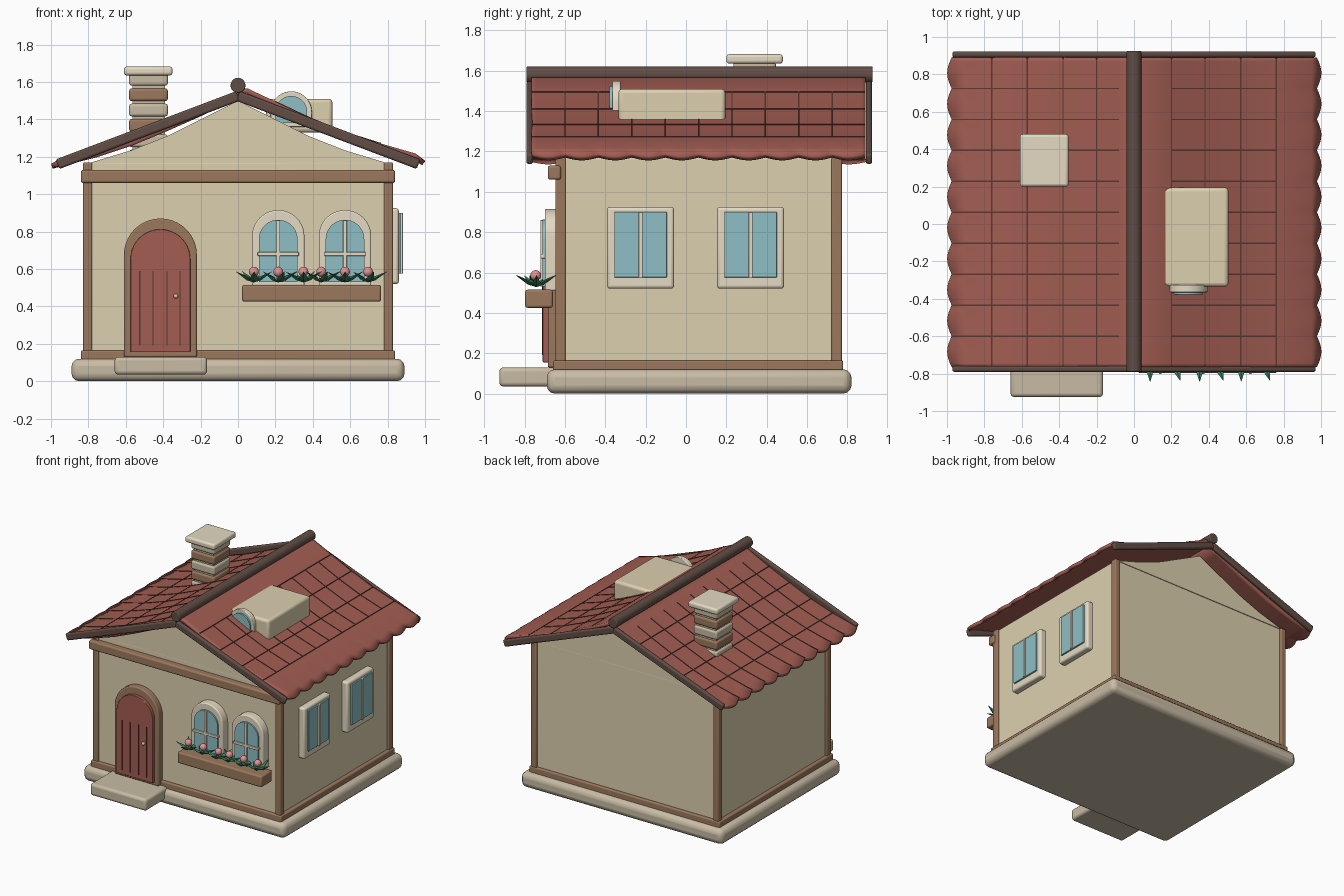
import bpy, bmesh, math
from mathutils import Vector, Matrix

if "Cube" in bpy.data.objects:
    bpy.data.objects.remove(bpy.data.objects["Cube"])

COL = dict(cream=(.72, .63, .43), trim=(.78, .7, .54), stone=(.58, .5, .37), wood=(.33, .19, .11),
           dark=(.12, .075, .06), roof=(.36, .11, .085), door=(.36, .11, .085), groove=(.1, .04, .03),
           glass=(.27, .52, .56), leaf=(.04, .2, .1), pink=(.75, .3, .3), brass=(.75, .55, .2))
MATS = {}
for n, c in COL.items():
    MATS[n] = bpy.data.materials.new(n)
    MATS[n].diffuse_color = (*c, 1)


def finish(bm, name, col, bevel=0, smooth=True):
    bmesh.ops.recalc_face_normals(bm, faces=bm.faces)
    me = bpy.data.meshes.new(name)
    bm.to_mesh(me)
    bm.free()
    ob = bpy.data.objects.new(name, me)
    bpy.context.collection.objects.link(ob)
    me.materials.append(MATS[col])
    if bevel:
        m = ob.modifiers.new("bevel", 'BEVEL')
        m.width, m.segments = bevel, 3
    if smooth:
        bpy.context.view_layer.objects.active = ob
        ob.select_set(True)
        bpy.ops.object.shade_smooth_by_angle(angle=math.radians(35))
        ob.select_set(False)
    return ob


def add_bar(bm, p, q, w, h):
    """Box running from p to q, w wide and h high."""
    p, q = Vector(p), Vector(q)
    rot = (q - p).to_track_quat('Y', 'Z').to_matrix().to_4x4()
    bmesh.ops.create_cube(bm, size=1, matrix=Matrix.Translation((p + q) / 2) @ rot
                          @ Matrix.Diagonal((w, (q - p).length, h, 1)))


def box(name, col, x, y, z, bevel=.008):
    bm = bmesh.new()
    cen = [(a + b) / 2 for a, b in (x, y, z)]
    bmesh.ops.create_cube(bm, size=1, matrix=Matrix.Translation(cen)
                          @ Matrix.Diagonal((x[1] - x[0], y[1] - y[0], z[1] - z[0], 1)))
    return finish(bm, name, col, bevel)


def prism(name, col, pts, y0, y1, bevel=0):
    """Front outline (x, z) extruded along y."""
    bm = bmesh.new()
    f = bm.faces.new([bm.verts.new((x, y0, z)) for x, z in pts])
    ex = bmesh.ops.extrude_face_region(bm, geom=[f])
    bmesh.ops.translate(bm, verts=[v for v in ex['geom'] if isinstance(v, bmesh.types.BMVert)], vec=(0, y1 - y0, 0))
    return finish(bm, name, col, bevel)


def arch(cx, r, z0, zc, n=20):
    return [(cx - r, z0), (cx + r, z0)] + [(cx + r * math.cos(math.pi * i / n), zc + r * math.sin(math.pi * i / n))
                                          for i in range(n + 1)]


# Base, step and walls
box("foundation", "stone", (-.89, .89), (-.69, .82), (0, .12), .04)
box("front_step", "stone", (-.66, -.165), (-.925, -.62), (.035, .13), .02)
box("walls", "cream", (-.81, .81), (-.635, .755), (.1, 1.17), .01)
gable = [(-.8, 1.165), (.8, 1.165), (.57, 1.235), (.38, 1.31), (.2, 1.4), (0, 1.5),
         (-.2, 1.4), (-.38, 1.31), (-.57, 1.235)]
prism("gable", "cream", gable, -.64, .76)

# Timber frame
for sx in (-1, 1):
    for y in (-.622, .747):
        box("corner_post", "wood", (sx * .804 - .024, sx * .804 + .024), (y - .026, y + .026), (.11, 1.17))
    box("side_rail", "wood", (sx * .815 - .025, sx * .815 + .025), (-.65, .77), (.11, .165))
for y in (-.635, .755):
    box("end_rail", "wood", (-.84, .84), (y - .023, y + .023), (.11, .165))
box("front_beam", "wood", (-.84, .84), (-.685, -.62), (1.06, 1.13), .012)

# Roof slopes with scalloped eaves
Y0, TILE, N = -.765, .1655, 10
LEFT = [(0, 1.545), (.08, 1.505), (.2, 1.447), (.38, 1.367), (.57, 1.288), (.76, 1.225), (.9, 1.19), (.975, 1.175)]
RIGHT = [(0, 1.565), (.05, 1.566), (.2, 1.495), (.38, 1.41), (.57, 1.332), (.76, 1.272), (.95, 1.217), (.978, 1.19)]
for sx, prof, side in ((-1, LEFT, "left"), (1, RIGHT, "right")):
    bm = bmesh.new()
    rows = []
    for j in range(N * 8 + 1):
        s = math.sin(math.pi * (j % 8) / 8)
        row = [bm.verts.new((sx * x, Y0 + TILE * j / 8, z)) for x, z in prof]
        row[-1].co += Vector((sx * .024 * s, 0, -.012 * s))
        rows.append(row)
    for a, b in zip(rows, rows[1:]):
        for i in range(len(prof) - 1):
            f = bm.faces.new((a[i], a[i + 1], b[i + 1], b[i]))
    ob = finish(bm, side + "_roof", "roof")
    up = ob.data.polygons[0].normal.z > 0
    m = ob.modifiers.new("thickness", 'SOLIDIFY')
    m.thickness, m.offset = .028, (-1 if up else 1)

    # Tile joints across and down the slope
    bm = bmesh.new()
    for x, z in prof[2:6]:
        add_bar(bm, (sx * x, Y0, z), (sx * x, Y0 + N * TILE, z), .007, .006)
    for j in range(1, N):
        y = Y0 + j * TILE
        for (xa, za), (xb, zb) in zip(prof[1:], prof[2:]):
            if sx < 0 or xa >= .2 and xb < .8:
                add_bar(bm, (sx * xa, y, za), (sx * xb, y, zb), .007, .006)
    finish(bm, side + "_tile_joints", "groove", smooth=False)

    # Verge boards
    for y in (-.775, .907):
        bm = bmesh.new()
        add_bar(bm, (0, y, 1.525), (sx * .965, y, 1.16), .032, .055)
        finish(bm, "verge_board", "dark", .012)

# Ridge pole
bm = bmesh.new()
bmesh.ops.create_cone(bm, cap_ends=True, segments=20, radius1=.04, radius2=.04, depth=1.715,
                      matrix=Matrix.Translation((0, .0675, 1.582)) @ Matrix.Rotation(math.pi / 2, 4, 'X'))
finish(bm, "ridge_pole", "dark", .006)

# Chimney
for i in range(6):
    z = 1.17 + i * .082
    box("chimney_course", "stone" if i % 2 else "wood", (-.582, -.375), (.235, .445), (z, z + .068), .014)
box("chimney_core", "stone", (-.565, -.39), (.25, .43), (1.15, 1.64), 0)
box("chimney_cap", "trim", (-.61, -.35), (.2, .48), (1.635, 1.682), .015)

# Dormer
box("dormer", "cream", (.15, .505), (-.335, .195), (1.33, 1.51), .02)
prism("dormer_window_frame", "trim", arch(.285, .11, 1.36, 1.44), -.365, -.325, .005)
prism("dormer_glass", "glass", arch(.285, .085, 1.38, 1.44), -.378, -.35)

# Door
prism("door_frame", "wood", arch(-.415, .195, .13, .675), -.685, -.62, .008)
prism("door", "door", arch(-.415, .16, .155, .652), -.71, -.66, .004)
for x in (-.525, -.455, -.38, -.31):
    box("door_groove", "groove", (x - .003, x + .003), (-.713, -.7), (.19, .59), 0)


def ball(name, col, co, r):
    bm = bmesh.new()
    bmesh.ops.create_uvsphere(bm, u_segments=14, v_segments=10, radius=r, matrix=Matrix.Translation(co))
    finish(bm, name, col)


ball("door_knob", "brass", (-.332, -.718, .455), .013)

# Arched front windows
for cx in (.215, .572):
    prism("front_window_frame", "trim", arch(cx, .14, .51, .775), -.7, -.62, .008)
    prism("front_glass", "glass", arch(cx, .103, .53, .76), -.712, -.68)
    box("front_mullion", "trim", (cx - .01, cx + .01), (-.722, -.69), (.53, .86), .003)
    box("front_crossbar", "trim", (cx - .11, cx + .11), (-.722, -.69), (.67, .69), .003)

# Side windows
for y in (-.225, .32):
    box("side_window_frame", "trim", (.79, .86), (y - .166, y + .166), (.52, .925), .015)
    box("side_glass", "glass", (.82, .872), (y - .13, y + .13), (.575, .9), .004)
    box("side_mullion", "trim", (.85, .882), (y - .01, y + .01), (.575, .9), .003)

# Flower box
box("flower_box", "wood", (.022, .765), (-.797, -.66), (.425, .515), .012)
bm = bmesh.new()
for i, x in enumerate((.085, .215, .35, .445, .572, .695)):
    ball("flower", "pink", (x, -.745, .585), .027)
    for k in range(5):
        a = 2 * math.pi * (k / 5 + .05 * (i % 2)) - .3
        d = Vector((math.cos(a), math.sin(a), .55)).normalized()
        rot = d.to_track_quat('Z', 'Y').to_matrix().to_4x4()
        base = Vector((x, -.742, .53))
        for r1, r2, t0, t1 in ((.004, .022, 0, .04), (.022, .001, .04, .115)):
            bmesh.ops.create_cone(bm, cap_ends=True, segments=4, radius1=r1, radius2=r2, depth=t1 - t0,
                                  matrix=Matrix.Translation(base + d * (t0 + t1) / 2) @ rot
                                  @ Matrix.Diagonal((1, .5, 1, 1)))
finish(bm, "leaves", "leaf", smooth=False)

for m in bpy.data.materials:
    if m.users and not m.is_grease_pencil:
        m.use_nodes = True
        m.node_tree.nodes["Principled BSDF"].inputs["Base Color"].default_value = m.diffuse_color
